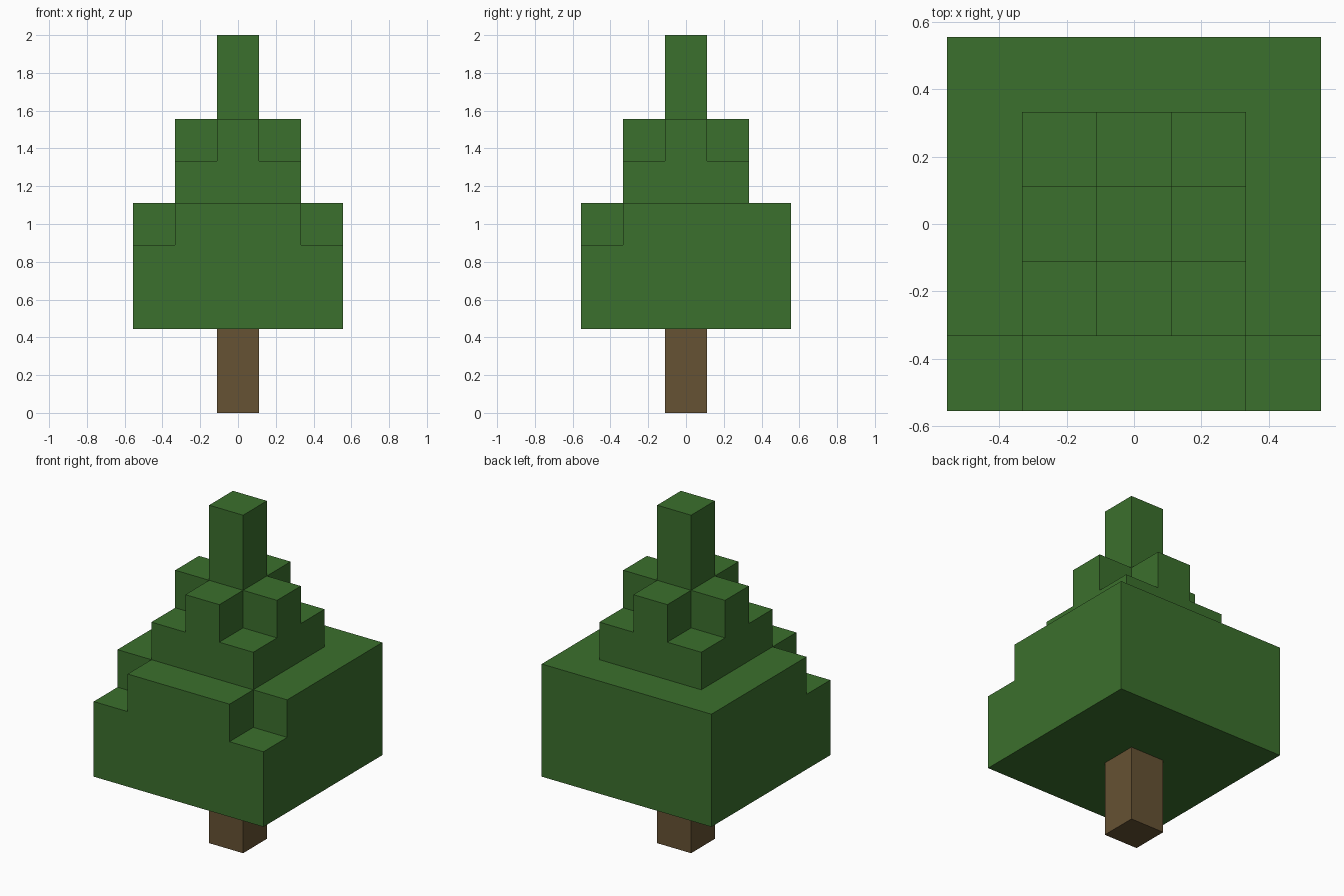
import bpy, bmesh
from math import radians
from mathutils import Vector

cube = bpy.data.objects.get("Cube")
if cube:
    bpy.data.objects.remove(cube, do_unlink=True)

BLOCK = 2 / 9  # the tree is nine blocks tall


def material(name, color):
    mat = bpy.data.materials.new(name)
    mat.use_nodes = True
    mat.diffuse_color = color
    mat.node_tree.nodes["Principled BSDF"].inputs["Base Color"].default_value = color
    return mat


def layers(radius, bottom, top):
    """Square stack of blocks centred on the trunk axis."""
    span = range(-radius, radius + 1)
    return {(x, y, z) for x in span for y in span for z in range(bottom, top)}


def block_object(name, cells, mat):
    """Closed outer skin around a set of blocks."""
    bm = bmesh.new()
    for cell in cells:
        centre = Vector(cell) + Vector((0, 0, 0.5))
        for axis in range(3):
            for sign in (-1, 1):
                normal = Vector((0, 0, 0))
                normal[axis] = sign
                if tuple(int(a + b) for a, b in zip(cell, normal)) in cells:
                    continue
                u = Vector((0, 0, 0))
                u[(axis + 1) % 3] = 1
                v = normal.cross(u)
                corners = [-u - v, u - v, u + v, v - u]
                bm.faces.new([bm.verts.new((centre + (normal + c) / 2) * BLOCK)
                              for c in corners])
    bmesh.ops.remove_doubles(bm, verts=bm.verts[:], dist=0.001)
    bmesh.ops.dissolve_limit(bm, angle_limit=radians(1),
                             verts=bm.verts[:], edges=bm.edges[:])
    bmesh.ops.recalc_face_normals(bm, faces=bm.faces[:])
    mesh = bpy.data.meshes.new(name)
    bm.to_mesh(mesh)
    bm.free()
    mesh.materials.append(mat)
    obj = bpy.data.objects.new(name, mesh)
    bpy.context.collection.objects.link(obj)
    return obj


leaf_green = material("leaf green", (0.044, 0.162, 0.026, 1))
bark_brown = material("bark brown", (0.133, 0.084, 0.033, 1))

# Trunk
block_object("trunk", layers(0, 0, 2), bark_brown)

# Foliage: wide base, middle tier and tip
lower, middle, tip = layers(2, 2, 5), layers(1, 5, 7), layers(0, 7, 9)
# Missing top blocks: front corners of the base, all corners of the middle tier
lower -= {(x, -2, 4) for x in (-2, 2)}
middle -= {(x, y, 6) for x in (-1, 1) for y in (-1, 1)}
block_object("foliage", lower | middle | tip, leaf_green)
